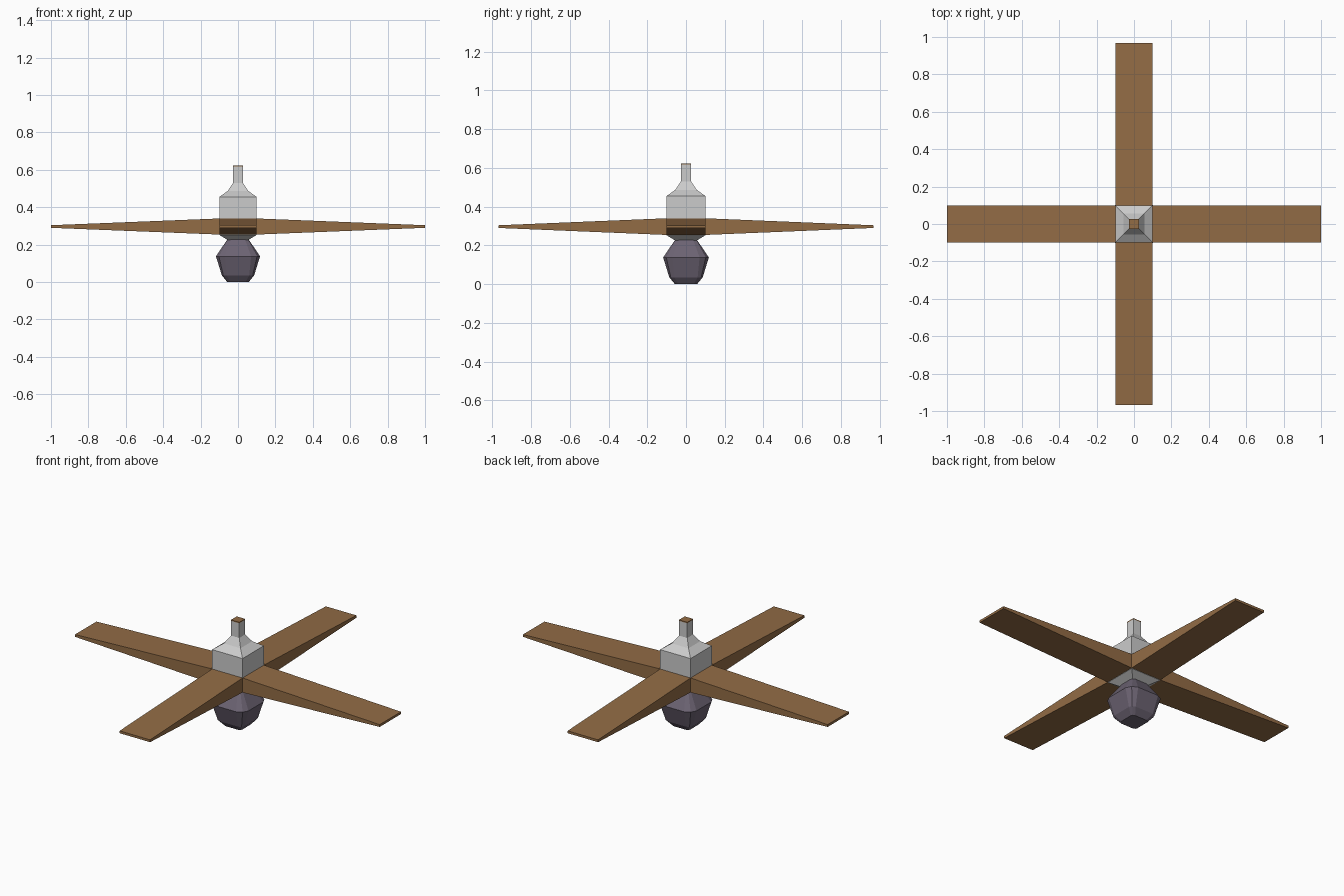
import bpy, bmesh, math
from mathutils import Matrix

if "Cube" in bpy.data.objects:
    bpy.data.objects.remove(bpy.data.objects["Cube"])


def material(name, rgb):
    m = bpy.data.materials.new(name)
    m.diffuse_color = (*rgb, 1)
    m.use_nodes = True
    m.node_tree.nodes["Principled BSDF"].inputs["Base Color"].default_value = m.diffuse_color
    return m


wood = material("wood", (0.29, 0.15, 0.06))
smoked_glass = material("smoked_glass", (0.15, 0.125, 0.17))


def square(h, z):
    return [(-h, -h, z), (h, -h, z), (h, h, z), (-h, h, z)]


def rounded_square(h, flat, corner, z):
    # Flat side of half length `flat`, plus one vertex on each diagonal
    side = [(-flat, -h), (flat, -h), (corner, -corner)]
    ring = []
    for k in range(4):
        c, s = round(math.cos(k * math.pi / 2)), round(math.sin(k * math.pi / 2))
        ring += [(x * c - y * s, x * s + y * c, z) for x, y in side]
    return ring


def loft(name, rings, mat=None, matrix=Matrix()):
    bm = bmesh.new()
    loops = [[bm.verts.new(matrix @ Matrix.Translation(p).to_translation()) for p in r] for r in rings]
    for a, b in zip(loops, loops[1:]):
        n = len(a)
        for i in range(n):
            j = (i + 1) % n
            bm.faces.new((a[i], a[j], b[j], b[i]))
    bm.faces.new(loops[0][::-1])
    bm.faces.new(loops[-1])
    bmesh.ops.recalc_face_normals(bm, faces=bm.faces)
    mesh = bpy.data.meshes.new(name)
    bm.to_mesh(mesh)
    bm.free()
    if mat:
        mesh.materials.append(mat)
    ob = bpy.data.objects.new(name, mesh)
    bpy.context.collection.objects.link(ob)
    return ob


# Motor housing, with the collar below and the hanging rod above
loft("motor_housing", [square(h, z) for h, z in [
    (0.055, 0.225), (0.1, 0.252), (0.1, 0.455), (0.055, 0.487),
    (0.027, 0.53), (0.027, 0.617)]])

# Wooden cap on the rod
loft("rod_cap", [square(0.027, 0.617), square(0.027, 0.623)], wood)

# Four tapered blades, the y pair slightly shorter
for k in range(4):
    tip = 1.0 if k % 2 == 0 else 0.967
    root_ring = [(0.1, -0.1, 0.254), (0.1, 0.1, 0.254), (0.1, 0.1, 0.34), (0.1, -0.1, 0.34)]
    tip_ring = [(tip, -0.1, 0.29), (tip, 0.1, 0.29), (tip, 0.1, 0.304), (tip, -0.1, 0.304)]
    loft(f"blade_{k + 1}", [root_ring, tip_ring], wood, Matrix.Rotation(k * math.pi / 2, 4, 'Z'))

# Faceted lamp globe
loft("lamp_globe", [rounded_square(*r) for r in [
    (0.052, 0.035, 0.048, 0.235),
    (0.118, 0.07, 0.102, 0.138),
    (0.086, 0.06, 0.078, 0.035),
    (0.057, 0.04, 0.052, 0.0)]], smoked_glass)
